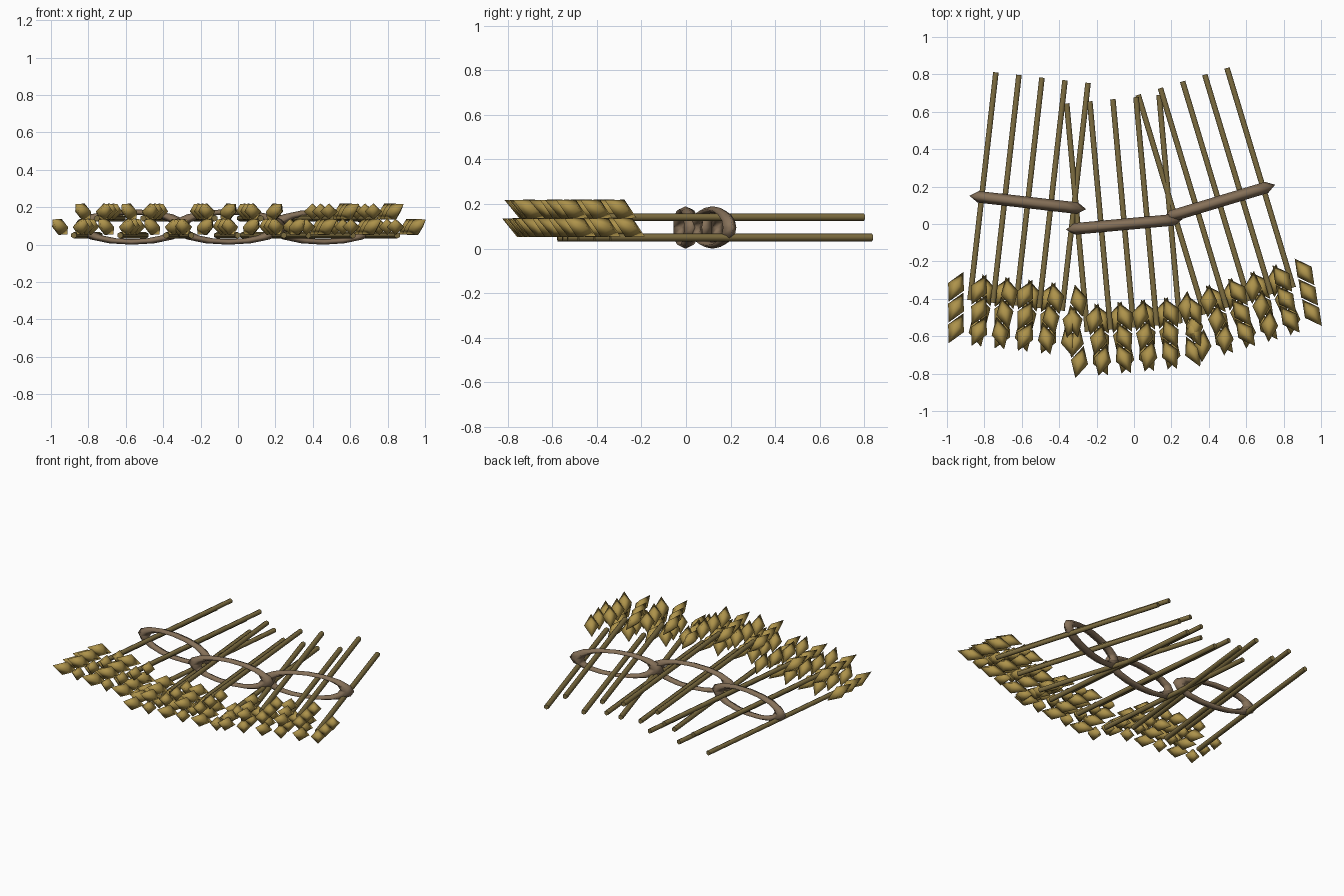
import bpy, bmesh, math
from mathutils import Matrix, Vector

if "Cube" in bpy.data.objects:
    bpy.data.objects.remove(bpy.data.objects["Cube"])


def material(name, rgb):
    m = bpy.data.materials.new(name)
    m.diffuse_color = (*rgb, 1)
    m.use_nodes = True
    m.node_tree.nodes["Principled BSDF"].inputs["Base Color"].default_value = m.diffuse_color
    return m


STALK = material("dry stalk olive", (0.21, 0.155, 0.052))
GRAIN = material("ripe grain gold", (0.42, 0.29, 0.07))
TWINE = material("twine brown", (0.24, 0.165, 0.10))


def finish(bm, name, mat, place, angle):
    bmesh.ops.recalc_face_normals(bm, faces=bm.faces)
    me = bpy.data.meshes.new(name)
    bm.to_mesh(me)
    bm.free()
    me.materials.append(mat)
    ob = bpy.data.objects.new(name, me)
    ob.matrix_world = place
    bpy.context.collection.objects.link(ob)
    bpy.context.view_layer.objects.active = ob
    ob.select_set(True)
    bpy.ops.object.shade_smooth_by_angle(angle=math.radians(angle))
    ob.select_set(False)


def add_stalk(bm, x, z, y0=-0.554, y1=0.672, r=0.017):
    m = Matrix.Translation((x, (y0 + y1) / 2, z)) @ Matrix.Rotation(math.pi / 2, 4, 'X')
    bmesh.ops.create_cone(bm, cap_ends=True, segments=6, radius1=r, radius2=r,
                          depth=y1 - y0, matrix=m)


def add_grain(bm, x, y, z, side, k, r=0.047):
    # four-sided pointed kernel, tip leaning outward and up; the ear tapers
    taper = 0.0125 * k
    a = Vector((x + side * (0.052 - taper), y, z - 0.040))
    b = Vector((x + side * (0.112 - taper), y - 0.167, z + 0.040))
    axis = (b - a).normalized()
    u = axis.cross(Vector((0, 0, 1))).normalized()
    w = u.cross(axis)
    mid = (a + b) / 2
    ring = [bm.verts.new(mid + d * r) for d in (u, w, -u, -w)]
    va, vb = bm.verts.new(a), bm.verts.new(b)
    for i in range(4):
        p, q = ring[i], ring[(i + 1) % 4]
        bm.faces.new((p, q, vb))
        bm.faces.new((q, p, va))


def add_tie(bm, n=16, k=4):
    # flattened torus around the stalks
    rows = []
    for i in range(n):
        t = 2 * math.pi * i / n
        row = []
        for j in range(k):
            s = 2 * math.pi * j / k
            q = 1 + 0.18 * math.cos(s)
            row.append(bm.verts.new((0.266 * q * math.cos(t), 0.031 * math.sin(s),
                                     0.095 + 0.0805 * q * math.sin(t))))
        rows.append(row)
    for i in range(n):
        for j in range(k):
            a, b = rows[i], rows[(i + 1) % n]
            bm.faces.new((a[j], b[j], b[(j + 1) % k], a[(j + 1) % k]))


# each bundle: three stalks below, two on top in the gaps
LAYOUT = [(i * 0.124, 0.050, 0.095) for i in (-2, 0, 2)]
LAYOUT += [(i * 0.124, 0.141, 0.177) for i in (-1, 1)]

for tag, cx, cy, ang in (("left", -0.568, 0.115, -6.5),
                         ("middle", -0.052, -0.002, 5.2),
                         ("right", 0.454, 0.119, 16.8)):
    place = Matrix.Translation((cx, cy, 0)) @ Matrix.Rotation(math.radians(ang), 4, 'Z')
    stalks, grains, tie = bmesh.new(), bmesh.new(), bmesh.new()
    for x, zs, zg in LAYOUT:
        add_stalk(stalks, x, zs)
        for side in (-1, 1):
            for k in range(3):
                add_grain(grains, x, -0.408 - 0.11 * k, zg, side, k)
    add_tie(tie)
    finish(stalks, tag + "_stalks", STALK, place, 62)
    finish(grains, tag + "_grain_heads", GRAIN, place, 180)
    finish(tie, tag + "_twine_tie", TWINE, place, 180)
